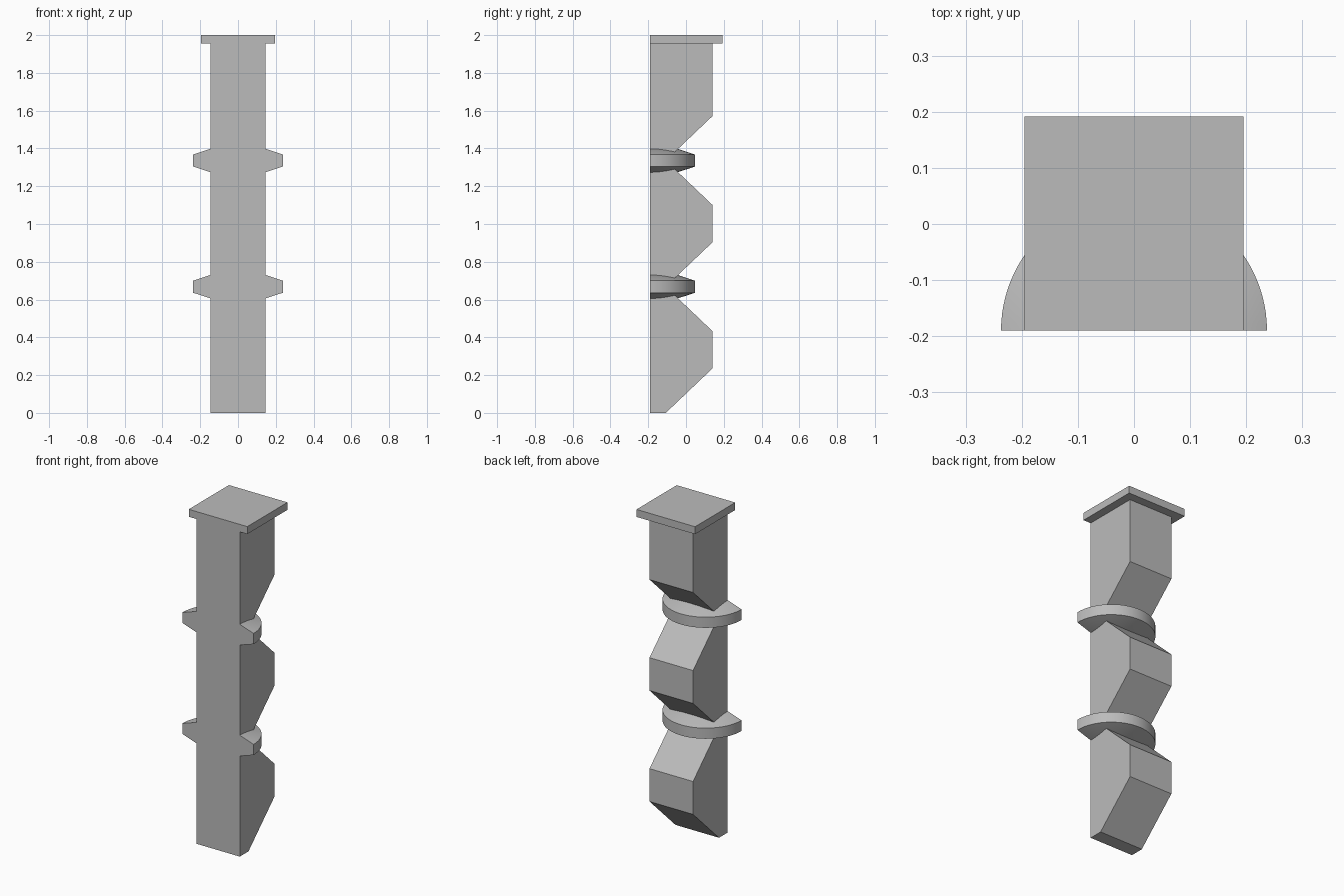
import bpy, bmesh, math

cube = bpy.data.objects.get("Cube")
if cube:
    bpy.data.objects.remove(cube, do_unlink=True)

stone = bpy.data.materials.new("grey_stone")
stone.use_nodes = True
colour = (0.5, 0.5, 0.5, 1)
stone.diffuse_color = colour
stone.node_tree.nodes["Principled BSDF"].inputs["Base Color"].default_value = colour

BACK = -0.19       # flat wall plane
HALF = 0.145       # half width of the shaft
PITCH = 0.668      # spacing of the notches and collars


def finish(name, bm):
    bmesh.ops.recalc_face_normals(bm, faces=bm.faces)
    mesh = bpy.data.meshes.new(name)
    bm.to_mesh(mesh)
    bm.free()
    mesh.materials.append(stone)
    obj = bpy.data.objects.new(name, mesh)
    bpy.context.collection.objects.link(obj)
    return obj


def extrude_x(name, profile, half):
    """Extrude a (y, z) outline across the width."""
    bm = bmesh.new()
    face = bm.faces.new([bm.verts.new((-half, y, z)) for y, z in profile])
    out = bmesh.ops.extrude_face_region(bm, geom=[face])
    verts = [v for v in out["geom"] if isinstance(v, bmesh.types.BMVert)]
    bmesh.ops.translate(bm, verts=verts, vec=(2 * half, 0, 0))
    return finish(name, bm)


def half_collar(name, z):
    """Half disc with shallow cones above and below its rim."""
    bm = bmesh.new()
    r, rim, peak = 0.237, 0.032, 0.11
    outline = [(0, -peak), (r, -rim), (r, rim), (0, peak)]
    verts = [bm.verts.new((x, BACK, z + h)) for x, h in outline]
    section = bm.faces.new(verts)
    bmesh.ops.spin(bm, geom=[section], cent=(0, BACK, z), axis=(0, 0, 1),
                   angle=math.pi, steps=48)
    bmesh.ops.remove_doubles(bm, verts=bm.verts, dist=1e-5)
    bmesh.ops.dissolve_degenerate(bm, edges=bm.edges, dist=1e-5)
    obj = finish(name, bm)
    bpy.ops.object.select_all(action="DESELECT")
    obj.select_set(True)
    bpy.context.view_layer.objects.active = obj
    bpy.ops.object.shade_smooth_by_angle(angle=math.radians(15))


# Shaft with V notches cut into its rear
profile = [(BACK, 0), (-0.107, 0), (0.14, 0.235)]
for i in (1, 2):
    z = i * PITCH
    profile += [(0.14, z - 0.235), (-0.107, z), (0.14, z + 0.235)]
profile += [(0.14, 1.955), (BACK, 1.955)]
extrude_x("notched_shaft", profile, HALF)

# Collars seated in the notches
for label, i in (("lower", 1), ("upper", 2)):
    half_collar(label + "_collar", i * PITCH)

# Cap plate
extrude_x("cap_plate", [(BACK, 1.955), (0.192, 1.955), (0.192, 2), (BACK, 2)], 0.195)
